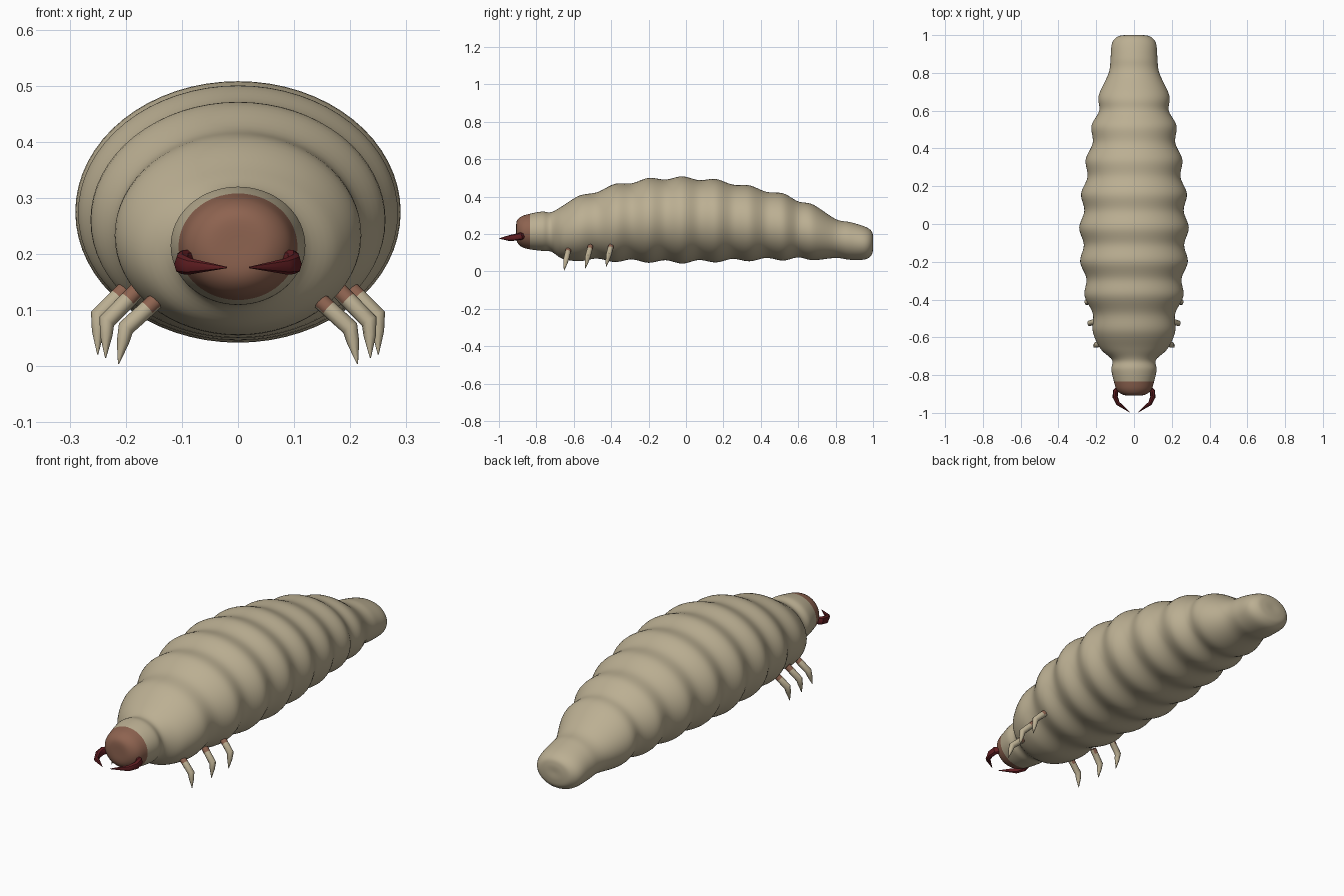
import bpy, bmesh, math
from mathutils import Vector

cube = bpy.data.objects.get("Cube")
if cube:
    bpy.data.objects.remove(cube)


def material(name, colour):
    m = bpy.data.materials.new(name)
    m.use_nodes = True
    m.diffuse_color = (*colour, 1)
    m.node_tree.nodes["Principled BSDF"].inputs["Base Color"].default_value = (*colour, 1)
    return m


beige = material("beige skin", (0.50, 0.43, 0.29))
brown = material("brown head", (0.27, 0.125, 0.08))
red = material("dark red jaw", (0.12, 0.013, 0.016))


def spline(keys, steps):
    """Catmull-Rom samples through the keys."""
    pts = [Vector(k) for k in keys]
    out = []
    for i in range(len(pts) - 1):
        a, b, c, d = pts[max(i - 1, 0)], pts[i], pts[i + 1], pts[min(i + 2, len(pts) - 1)]
        for s in range(steps):
            t = s / steps
            out.append(b + (c - a) * (t / 2) + (2 * a - 5 * b + 4 * c - d) * (t * t / 2)
                       + (3 * b - a - 3 * c + d) * (t ** 3 / 2))
    return out + [pts[-1]]


def loft(name, rings, mats, rule, angle):
    """Skin a list of closed rings, cap the ends, colour faces by rule."""
    bm = bmesh.new()
    loops = [[bm.verts.new(p) for p in ring] for ring in rings]
    n = len(loops[0])
    for a, b in zip(loops, loops[1:]):
        for i in range(n):
            j = (i + 1) % n
            bm.faces.new((a[i], a[j], b[j], b[i]))
    bm.faces.new(loops[0])
    bm.faces.new(loops[-1])
    bmesh.ops.recalc_face_normals(bm, faces=bm.faces[:])
    for f in bm.faces:
        f.material_index = rule(f.calc_center_median())
    mesh = bpy.data.meshes.new(name)
    bm.to_mesh(mesh)
    bm.free()
    for m in mats:
        mesh.materials.append(m)
    ob = bpy.data.objects.new(name, mesh)
    bpy.context.collection.objects.link(ob)
    bpy.ops.object.select_all(action='DESELECT')
    ob.select_set(True)
    bpy.context.view_layer.objects.active = ob
    bpy.ops.object.shade_smooth_by_angle(angle=math.radians(angle))
    return ob


def tube(name, path, radii, mats, rule, sides=10, tall=1.0):
    """Tapered tube along a bent path."""
    path = [Vector(p) for p in path]
    rings = []
    for i, p in enumerate(path):
        d = (path[min(i + 1, len(path) - 1)] - path[max(i - 1, 0)]).normalized()
        ref = Vector((0, 0, 1)) if abs(d.z) < 0.6 else Vector((0, 1, 0))
        u = d.cross(ref).normalized()
        v = u.cross(d)
        rings.append([p + radii[i] * (u * math.cos(k * math.tau / sides)
                                      + v * math.sin(k * math.tau / sides) * tall)
                      for k in range(sides)])
    return loft(name, rings, mats, rule, 40)


# Body: head end, swollen segments with grooves between, tail end
# Each key is (y, half width, top, bottom)
head = [(-.908, .004, .22, .212), (-.905, .055, .268, .162), (-.88, .09, .294, .132),
        (-.835, .106, .308, .118), (-.77, .12, .32, .11), (-.72, .116, .317, .105)]
segments = [(-.57, .218, .405, .055), (-.38, .262, .468, .05), (-.2, .285, .5, .046),
            (-.02, .29, .508, .042), (.16, .28, .494, .048), (.34, .256, .46, .054),
            (.52, .225, .417, .058), (.68, .187, .357, .06)]
tail = [(.8, .134, .28, .072), (.88, .124, .263, .062), (.955, .117, .24, .064),
        (.99, .09, .218, .085), (1.0, .05, .19, .118), (1.0, .004, .158, .152)]
keys = head + [(-.66, .178, .35, .068)]
for a, b in zip(segments, segments[1:]):
    mid = (Vector(a) + Vector(b)) / 2
    keys += [a, tuple(mid + Vector((0, -.022, -.013, .016)))]
keys += [segments[-1]] + tail

body_rings = []
for y, w, top, low in spline(keys, 6):
    zc, h = (top + low) / 2, (top - low) / 2
    body_rings.append([(w * math.cos(k * math.tau / 64), y, zc + h * math.sin(k * math.tau / 64))
                       for k in range(64)])
loft("body", body_rings, [beige, brown], lambda c: int(c.y < -.835), 80)

# Legs: (name, root, knee, tip) on the left, mirrored to the right
legs = [("front", (.145, -.628, .118), (.2, -.64, .068), (.213, -.652, .004)),
        ("middle", (.18, -.51, .135), (.234, -.525, .08), (.236, -.538, .015)),
        ("rear", (.2, -.4, .138), (.249, -.413, .09), (.25, -.428, .021))]
jaw = [(.07, -.86, .192), (.097, -.885, .188), (.1, -.915, .182), (.085, -.95, .178), (.02, -.998, .176)]

for side, label in ((1, "left"), (-1, "right")):
    def flip(p):
        return Vector((p[0] * side, p[1], p[2]))

    for name, root, knee, tip in legs:
        r, k, t = flip(root), flip(knee), flip(tip)
        cuff = r.lerp(k, .3)
        tube(f"{label}_{name}_leg", [r, cuff, k, k.lerp(t, .4), t], [.015, .015, .015, .011, .001],
             [beige, brown], lambda c: int(c.z > cuff.z))
    # Jaws: hooked pincers curving inward
    tube(f"{label}_jaw", [flip(p) for p in jaw], [.012, .015, .014, .011, .001],
         [red], lambda c: 0, sides=8, tall=1.3)
